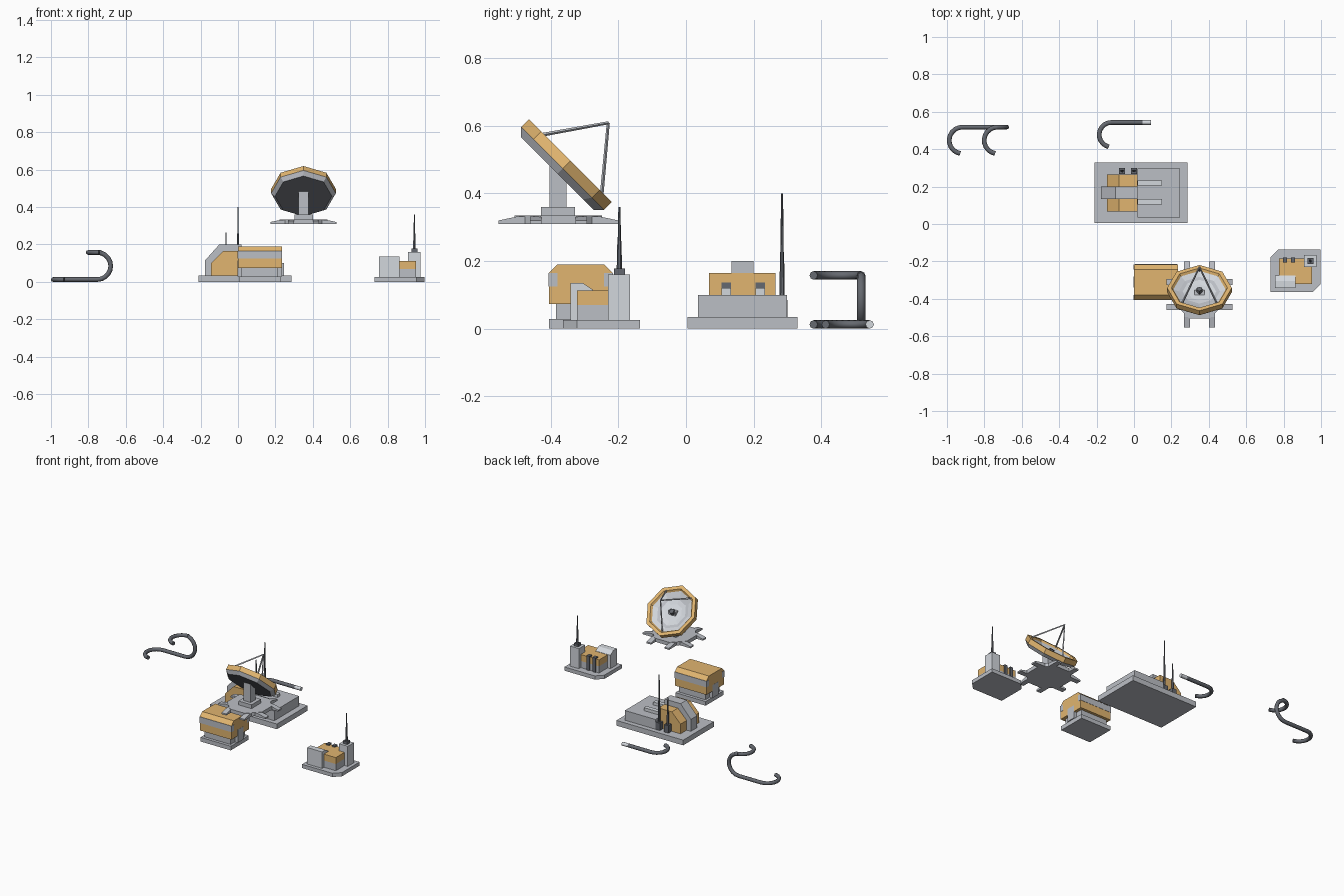
import bpy, bmesh, math
from mathutils import Vector, Matrix

if "Cube" in bpy.data.objects:
    bpy.data.objects.remove(bpy.data.objects["Cube"])


def material(name, r, g, b):
    m = bpy.data.materials.new(name)
    m.diffuse_color = (r, g, b, 1)
    m.use_nodes = True
    m.node_tree.nodes["Principled BSDF"].inputs["Base Color"].default_value = m.diffuse_color
    return m


ORANGE = material("orange", 0.75, 0.46, 0.16)
GREY = material("grey", 0.5, 0.52, 0.56)
LIGHT = material("light_grey", 0.65, 0.68, 0.72)
DARK = material("dark_grey", 0.13, 0.14, 0.16)


def finish(name, bm, *mats):
    bmesh.ops.recalc_face_normals(bm, faces=bm.faces)
    me = bpy.data.meshes.new(name)
    bm.to_mesh(me)
    bm.free()
    for m in mats:
        me.materials.append(m)
    ob = bpy.data.objects.new(name, me)
    bpy.context.collection.objects.link(ob)
    return ob


def prism(name, pts, lo, hi, axis, mat):
    """Extrude a 2D profile along an axis (x: pts are y,z; y: x,z; z: x,y)."""
    place = {"x": lambda p, d: (d, *p), "y": lambda p, d: (p[0], d, p[1]),
             "z": lambda p, d: (*p, d)}[axis]
    bm = bmesh.new()
    a = [bm.verts.new(place(p, lo)) for p in pts]
    b = [bm.verts.new(place(p, hi)) for p in pts]
    bm.faces.new(a)
    bm.faces.new(b[::-1])
    for i in range(len(pts)):
        j = (i + 1) % len(pts)
        bm.faces.new((a[i], a[j], b[j], b[i]))
    return finish(name, bm, mat)


def box(name, x0, x1, y0, y1, z0, z1, mat=GREY):
    return prism(name, [(x0, y0), (x1, y0), (x1, y1), (x0, y1)], z0, z1, "z", mat)


def rod(name, p, q, r1, r2, sides=6, mat=DARK):
    p, q = Vector(p), Vector(q)
    bm = bmesh.new()
    rot = (q - p).to_track_quat("Z", "Y").to_matrix().to_4x4()
    bmesh.ops.create_cone(bm, cap_ends=True, segments=sides, radius1=r1, radius2=r2,
                          depth=(q - p).length, matrix=Matrix.Translation((p + q) / 2) @ rot)
    return finish(name, bm, mat)


def antenna(name, x, y, z0, zb, top):
    box(name + "_foot", x - .016, x + .016, y - .016, y + .016, z0, zb, DARK)
    mid = zb + (top - zb) * .45
    rod(name + "_lower", (x, y, zb), (x, y, mid), .008, .006)
    rod(name + "_upper", (x, y, mid), (x, y, top), .005, .003)


def pipe(name, pts, mat=DARK):
    cu = bpy.data.curves.new(name, "CURVE")
    cu.dimensions = "3D"
    cu.bevel_depth, cu.bevel_resolution, cu.use_fill_caps = .0125, 2, True
    sp = cu.splines.new("POLY")
    sp.points.add(len(pts) - 1)
    for s, p in zip(sp.points, pts):
        s.co = (*p, 1)
    cu.materials.append(mat)
    bpy.context.collection.objects.link(bpy.data.objects.new(name, cu))


def arc(cx, cy, r, a0, a1, n=10):
    return [(cx + r * math.cos(math.radians(a0 + (a1 - a0) * i / n)),
             cy + r * math.sin(math.radians(a0 + (a1 - a0) * i / n))) for i in range(n + 1)]


# Loose bent pipes
path = [(x, y, .0125) for x, y in arc(-.917, .447, .071, 260, 90)]
path += [(x, .518, z) for x, z in arc(-.753, .085, .0725, -90, 90)]
pipe("long_pipe", path)
pipe("long_pipe_upper_hook", [(x, y, .1575) for x, y in arc(-.73, .447, .071, 260, 90)])
path = [(x, y, .0125) for x, y in arc(-.12, .477, .066, 257, 90)]
pipe("short_pipe", path + [(.045, .543, .0125)])
pipe("short_pipe_end", [(.045, .543, .0125), (.09, .543, .0125)], LIGHT)

# Hangar on its large slab
box("hangar_slab", -.21, .285, .005, .33, 0, .035)
box("hangar_platform", .018, .245, .035, .298, .035, .1)


def hangar_profile(left, knee, slope, top):
    return [(left, .035), (.02, .035), (.02, top), (slope, top), (left, knee)]


prism("hangar_shell", hangar_profile(-.145, .1, -.08, .165), .068, .265, "y", ORANGE)
prism("hangar_rib", hangar_profile(-.176, .115, -.1, .2), .135, .2, "y", GREY)
for i, y in enumerate((.105, .205)):
    box(f"hangar_beam_{i}", .01, .15, y, y + .028, .09, .12, LIGHT)
    box(f"hangar_beam_port_{i}", .01, .022, y, y + .028, .12, .136, DARK)
antenna("short_antenna", -.064, .284, .035, .085, .265)
antenna("tall_antenna", 0, .284, .035, .085, .4)

# Chamfered habitat block
box("habitat_slab", .005, .23, -.405, -.215, 0, .028)
box("habitat_lower_wall", .02, .215, -.385, -.235, .028, .075)
prism("habitat_body", [(-.405, .073), (-.217, .073), (-.217, .165), (-.242, .19),
                       (-.38, .19), (-.405, .165)], 0, .235, "x", ORANGE)
for side, y0, y1 in (("front", -.4065, -.38), ("back", -.242, -.2155)):
    box(f"habitat_{side}_band", -.0015, .2365, y0, y1, .124, .165)
for side, x0, x1 in (("left", -.0015, .03), ("right", .205, .2365)):
    box(f"habitat_{side}_door", x0, x1, -.34, -.28, .028, .115)

# Communications outpost
prism("outpost_slab", [(.73, -.364), (.955, -.364), (.997, -.322), (.997, -.136),
                       (.772, -.136), (.73, -.178)], 0, .025, "z", GREY)
prism("outpost_store", [(-.342, .025), (-.275, .025), (-.275, .115), (-.305, .135),
                        (-.342, .135)], .753, .863, "x", LIGHT)
box("outpost_lower_wall", .774, .951, -.322, -.185, .025, .07)
box("outpost_body", .774, .951, -.322, -.185, .07, .113, ORANGE)
for i in range(2):
    x = .797 + i * .043
    box(f"outpost_duct_{i}", x, x + .022, -.205, -.178, .025, .122, DARK)
box("outpost_tower", .91, .975, -.23, -.165, .025, .16, LIGHT)
antenna("outpost_antenna", .943, -.197, .16, .178, .36)

# Dish stand: octagon with eight sloped feet
CX, CY = .35, -.377
prism("dish_base", arc(CX, CY, .14, 22.5, 337.5, 7), .31, .334, "z", GREY)
for k in range(4):
    for s in (-1, 1):
        foot = prism(f"dish_foot_{k}_{s}", [(.08, .31), (.177, .31), (.177, .32), (.12, .332),
                                           (.08, .332)], s * .067 - .017, s * .067 + .017, "y", GREY)
        foot.data.transform(Matrix.Translation((CX, CY, 0)) @ Matrix.Rotation(k * math.pi / 2, 4, "Z"))
box("dish_pedestal", .303, .4, -.428, -.328, .334, .36)
box("dish_column", .324, .377, -.404, -.354, .36, .488)

# Eight-sided dish, tilted 45 degrees; bands run from the back to the bowl centre
tilt = Matrix.Translation((CX, -.3415, .497)) @ Matrix.Rotation(-math.pi / 4, 4, "X")
bands = [(.152, -.0545, None), (.173, -.033, 1), (.173, 0, 0), (.15, 0, 0), (.14, -.012, 0),
         (.11, -.026, 2), (.09, -.029, 1), (.06, -.034, 2)]
bm = bmesh.new()
rings = []
for r, n, m in bands:
    ring = [bm.verts.new((x, y, n)) for x, y in arc(0, 0, r, 0, 315, 7)]
    if rings:
        for i in range(8):
            j = (i + 1) % 8
            bm.faces.new((rings[-1][i], rings[-1][j], ring[j], ring[i])).material_index = m
    rings.append(ring)
bm.faces.new(rings[0][::-1]).material_index = 3
bm.faces.new(rings[-1]).material_index = 2
bmesh.ops.transform(bm, matrix=tilt, verts=bm.verts)
finish("dish", bm, ORANGE, GREY, LIGHT, DARK)

# Receiver tripod and centre block
apex = tilt @ Vector((0, 0, .158))
for i, (x, y) in enumerate(((-.095, -.115), (.095, -.115), (0, .138))):
    rod(f"dish_strut_{i}", tilt @ Vector((x, y, -.008)), apex, .0055, .0045, 4, GREY)
rod("dish_receiver", tilt @ Vector((0, 0, -.036)), tilt @ Vector((0, 0, -.008)), .02, .016, 6)
